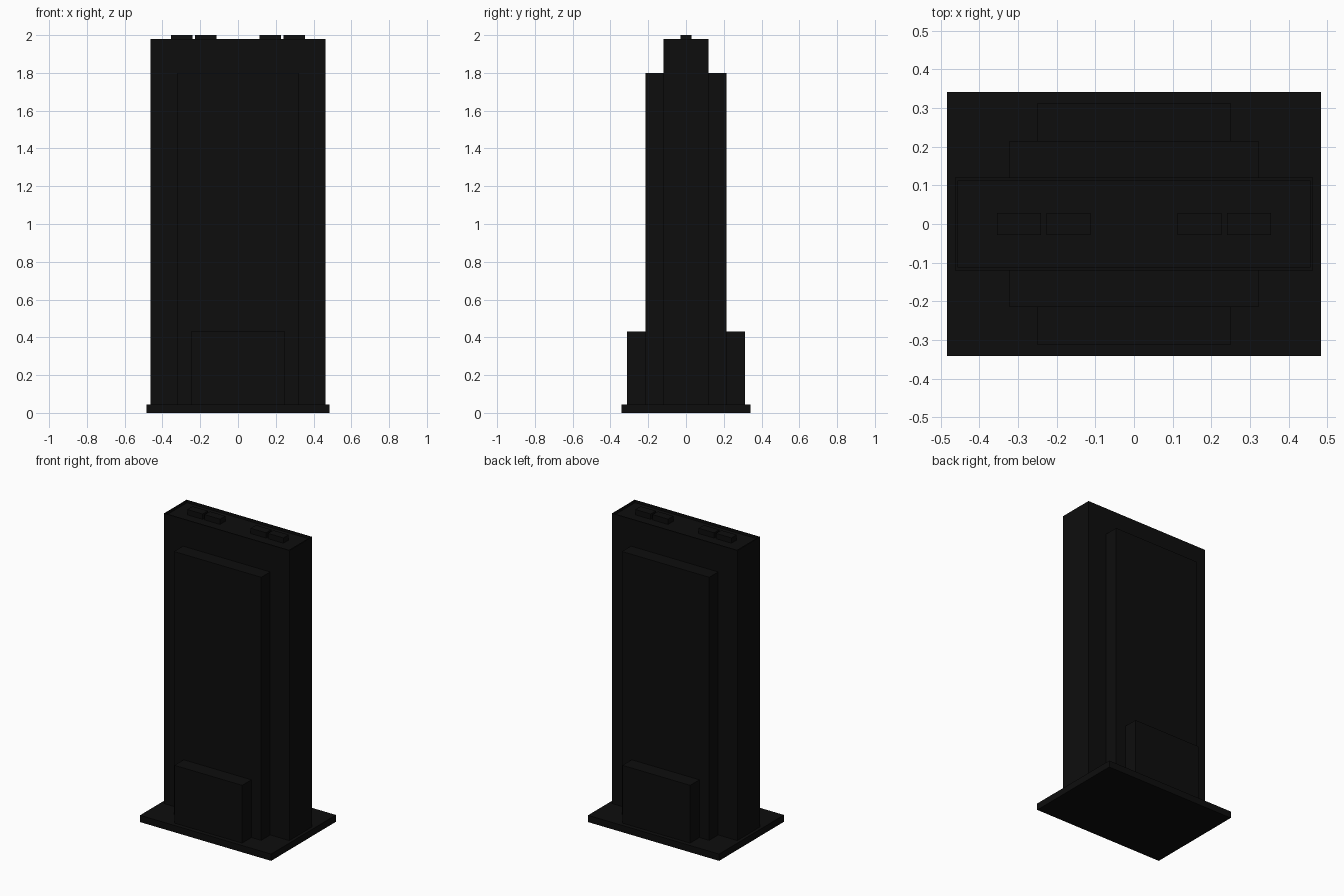
import bpy, bmesh

if "Cube" in bpy.data.objects:
    bpy.data.objects.remove(bpy.data.objects["Cube"])


def material(name, v):
    m = bpy.data.materials.new(name)
    m.diffuse_color = (v, v, v, 1)
    m.use_nodes = True
    m.node_tree.nodes["Principled BSDF"].inputs["Base Color"].default_value = m.diffuse_color
    return m


BLACK = material("near_black", 0.004)


def box(name, x0, x1, y0, y1, z0, z1, rim=0, sink=0):
    """Axis-aligned box; rim and sink give it a parapet around a lowered roof."""
    bm = bmesh.new()
    bmesh.ops.create_cube(bm, size=1)
    for v in bm.verts:
        v.co.x = x1 if v.co.x > 0 else x0
        v.co.y = y1 if v.co.y > 0 else y0
        v.co.z = z1 if v.co.z > 0 else z0
    bm.normal_update()
    if rim:
        top = max(bm.faces, key=lambda f: f.calc_center_median().z)
        bmesh.ops.inset_individual(bm, faces=[top], thickness=rim)
        ret = bmesh.ops.extrude_discrete_faces(bm, faces=[top])
        for v in ret["faces"][0].verts:
            v.co.z -= sink
    bmesh.ops.recalc_face_normals(bm, faces=bm.faces)
    me = bpy.data.meshes.new(name)
    bm.to_mesh(me)
    bm.free()
    me.materials.append(BLACK)
    ob = bpy.data.objects.new(name, me)
    bpy.context.collection.objects.link(ob)
    return ob


RIM, SINK = 0.01, 0.015

# Ground plinth and main slab with parapet
box("plinth", -0.484, 0.484, -0.342, 0.342, 0, 0.045)
box("main_slab", -0.463, 0.463, -0.12, 0.12, 0.045, 1.98, RIM, SINK)

# Stepped tiers on the front and back
for side, s in (("front", -1), ("back", 1)):
    for name, hw, a, b, top in (("tall_tier", 0.322, 0.12, 0.215, 1.80),
                                ("low_tier", 0.25, 0.215, 0.313, 0.43)):
        y0, y1 = sorted((s * a, s * b))
        box(f"{side}_{name}", -hw, hw, y0, y1, 0.045, top)

# Roof equipment boxes, two on each side
for side, s in (("left", -1), ("right", 1)):
    for name, a, b in (("inner", 0.113, 0.227), ("outer", 0.241, 0.355)):
        x0, x1 = sorted((s * a, s * b))
        box(f"roof_unit_{side}_{name}", x0, x1, -0.028, 0.028, 1.98 - SINK, 2.0)
